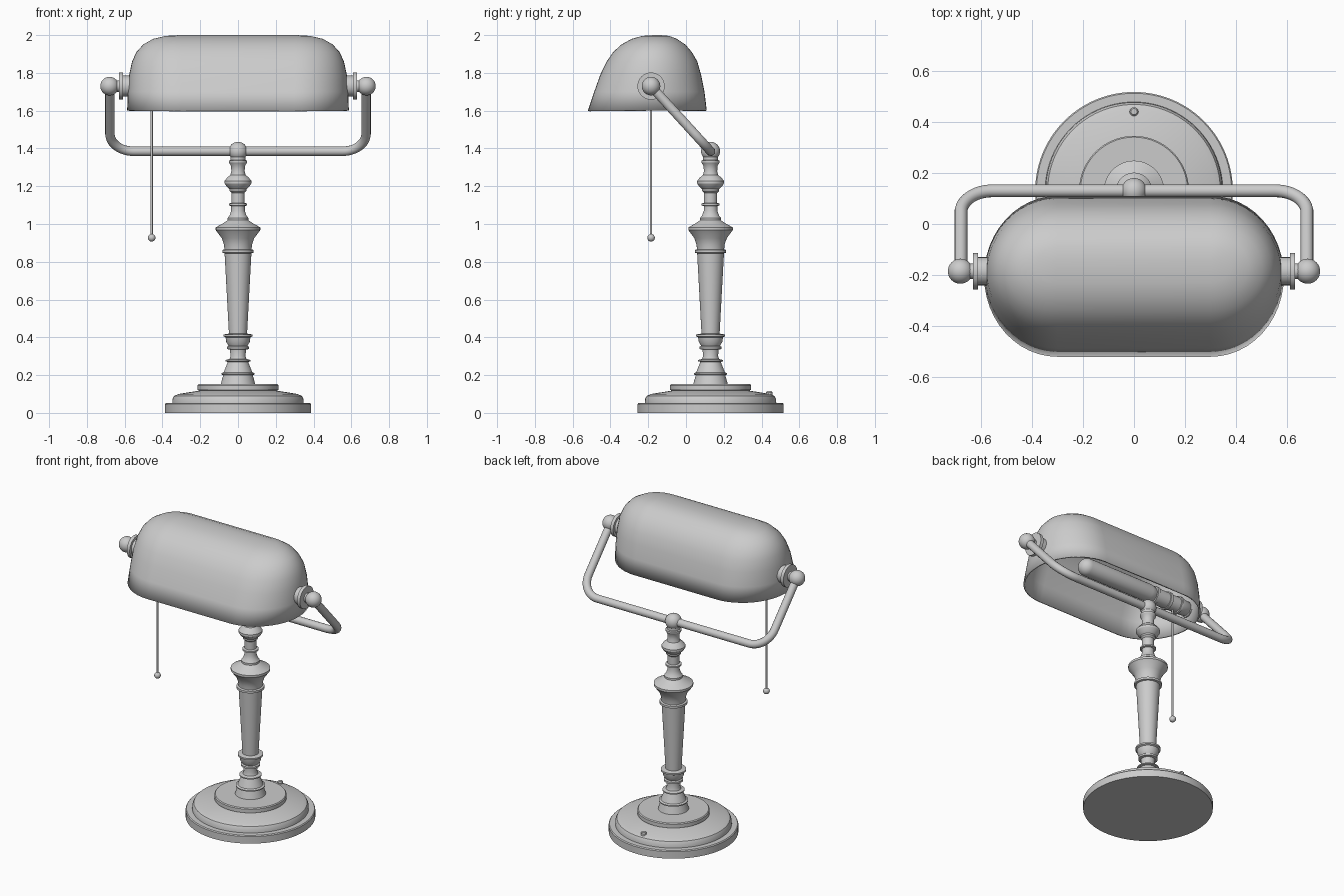
import bpy, bmesh, math
from mathutils import Vector, Matrix

if "Cube" in bpy.data.objects:
    bpy.data.objects.remove(bpy.data.objects["Cube"])

gray = bpy.data.materials.new("plain gray")
gray.diffuse_color = (0.6, 0.6, 0.6, 1)
gray.use_nodes = True
gray.node_tree.nodes["Principled BSDF"].inputs["Base Color"].default_value = gray.diffuse_color

STEM_Y, PIVOT_Y, PIVOT_Z = 0.13, -0.185, 1.73


def smooth(ob, angle=35):
    bpy.ops.object.select_all(action='DESELECT')
    ob.select_set(True)
    bpy.context.view_layer.objects.active = ob
    bpy.ops.object.shade_smooth_by_angle(angle=math.radians(angle))


def finish(name, bm, angle=35):
    bmesh.ops.remove_doubles(bm, verts=bm.verts, dist=1e-5)
    bmesh.ops.recalc_face_normals(bm, faces=bm.faces)
    me = bpy.data.meshes.new(name)
    bm.to_mesh(me)
    bm.free()
    ob = bpy.data.objects.new(name, me)
    bpy.context.collection.objects.link(ob)
    me.materials.append(gray)
    smooth(ob, angle)
    return ob


def skin(bm, rings):
    """Join closed rings of points with quads."""
    vs = [[bm.verts.new(p) for p in r] for r in rings]
    n = len(vs[0])
    for a, b in zip(vs, vs[1:]):
        for i in range(n):
            j = (i + 1) % n
            bm.faces.new((a[i], a[j], b[j], b[i]))


def lathe(name, profile, loc, rot=Matrix(), n=64, angle=35):
    """Turn (radius, height) points round an axis; close both ends."""
    bm = bmesh.new()
    pts = [(0, profile[0][1])] + list(profile) + [(0, profile[-1][1])]
    skin(bm, [[(r * math.cos(2 * math.pi * i / n), r * math.sin(2 * math.pi * i / n), h)
               for i in range(n)] for r, h in pts])
    bmesh.ops.transform(bm, matrix=Matrix.Translation(loc) @ rot.to_4x4(), verts=bm.verts)
    return finish(name, bm, angle)


def ball(name, r, loc):
    bm = bmesh.new()
    bmesh.ops.create_uvsphere(bm, u_segments=32, v_segments=20, radius=r,
                              matrix=Matrix.Translation(loc))
    return finish(name, bm, 60)


# stepped round base
lathe("base", [(.387, 0), (.387, .046), (.382, .052), (.348, .052), (.346, .075), (.338, .09),
               (.315, .1), (.205, .118), (.215, .122), (.215, .146), (.21, .152)],
      (0, STEM_Y, 0), n=96)
lathe("base_switch", [(.017, .08), (.017, .109), (.012, .115)], (0, 0.44, 0), n=24)

# turned stem
lathe("stem", [
    (.092, .15), (.078, .2), (.088, .203), (.088, .21), (.076, .215), (.068, .235), (.054, .27),
    (.066, .273), (.066, .28), (.045, .285), (.04, .3), (.042, .335), (.058, .338), (.058, .35),
    (.05, .355), (.062, .375), (.066, .4), (.076, .405), (.076, .415), (.048, .42),
    (.071, .845), (.083, .848), (.083, .862), (.072, .866), (.074, .89), (.086, .925),
    (.118, .968), (.118, .982), (.085, 1.0), (.055, 1.02), (.055, 1.032), (.045, 1.045),
    (.036, 1.07), (.036, 1.095), (.048, 1.098), (.048, 1.108), (.035, 1.112), (.035, 1.165),
    (.045, 1.175), (.045, 1.185), (.06, 1.198), (.071, 1.215), (.071, 1.228), (.058, 1.245),
    (.04, 1.26), (.035, 1.28), (.038, 1.31), (.048, 1.325), (.048, 1.335), (.04, 1.338),
    (.04, 1.37)], (0, STEM_Y, 0), angle=30)
ball("stem_ball", .05, (0, STEM_Y, 1.385))

# yoke arm: tilted U-shaped tube with rounded corners
up = Vector((0, PIVOT_Y - STEM_Y, PIVOT_Z - 1.385))
length = up.length
up.normalize()
W, R = .678, .125
half = [(W, length)] + [(W - R + R * math.cos(a), R - R * math.sin(a))
                        for a in [math.pi / 2 * k / 12 for k in range(13)]]
path = half + [(-x, t) for x, t in reversed(half)]
cu = bpy.data.curves.new("yoke_arm", 'CURVE')
cu.dimensions = '3D'
cu.bevel_depth = .025
cu.bevel_resolution = 5
cu.use_fill_caps = True
sp = cu.splines.new('POLY')
sp.points.add(len(path) - 1)
for p, (x, t) in zip(sp.points, path):
    p.co = (*(Vector((x, STEM_Y, 1.385)) + up * t), 1)
cu.materials.append(gray)
arm = bpy.data.objects.new("yoke_arm", cu)
bpy.context.collection.objects.link(arm)
bpy.ops.object.select_all(action='DESELECT')
arm.select_set(True)
bpy.context.view_layer.objects.active = arm
bpy.ops.object.convert(target='MESH')
smooth(bpy.context.view_layer.objects.active, 40)

# pivot hardware on both ends
for side, s in (("right", 1), ("left", -1)):
    rot = Matrix.Rotation(s * math.pi / 2, 3, 'Y')
    ball(side + "_pivot_ball", .049, (s * .68, PIVOT_Y, PIVOT_Z))
    lathe(side + "_pivot_washers", [(.055, .565), (.055, .61), (.072, .61), (.072, .631),
                                    (.03, .631), (.03, .66)], (0, PIVOT_Y, PIVOT_Z), rot, 48)

# shade: rounded rings as (height, end x, front y, back y)
levels = [(1.60, .587, -.52, .11), (1.70, .583, -.486, .098), (1.79, .576, -.454, .08),
          (1.86, .561, -.42, .06), (1.91, .538, -.386, .031), (1.95, .502, -.342, -.003),
          (1.98, .45, -.288, -.048), (1.996, .38, -.23, -.09), (2.0, .31, -.17, -.14)]
rings = []
for z, xe, yf, yb in levels:
    b, yc, ring = (yb - yf) / 2, (yb + yf) / 2, []
    for s in (1, -1):
        for k in range(25):
            a = math.pi * k / 24 - math.pi / 2
            ring.append((s * (.3 + (xe - .3) * math.cos(a)), yc + s * b * math.sin(a), z))
    rings.append(ring)
bm = bmesh.new()
skin(bm, rings)
bm.verts.ensure_lookup_table()
bm.faces.new(bm.verts[-50:])
shade = finish("shade", bm, 60)
mod = shade.modifiers.new("thickness", 'SOLIDIFY')
mod.thickness = .01
mod.offset = -1

# tube bulb and ringed socket along the pivot axis
along_x = Matrix.Rotation(math.pi / 2, 3, 'Y')
tip = [(.055 * math.cos(a), .21 + .055 * math.sin(a))
       for a in [math.pi / 2 * k / 8 for k in range(8)]]
lathe("bulb", [(.035, -.32), (.05, -.29), (.055, -.26)] + tip, (0, PIVOT_Y, 1.725), along_x, 40, 50)
lathe("socket", [(.03, -.58), (.045, -.56), (.05, -.5), (.056, -.5), (.056, -.485), (.048, -.485),
                 (.048, -.42), (.056, -.42), (.056, -.4), (.05, -.4), (.05, -.32), (.056, -.32),
                 (.056, -.3), (.045, -.3)], (0, PIVOT_Y, 1.725), along_x, 40)

# pull cord
lathe("pull_cord", [(.006, .93), (.006, 1.7)], (-.457, PIVOT_Y, 0), n=12)
ball("pull_bead", .02, (-.457, PIVOT_Y, .927))
